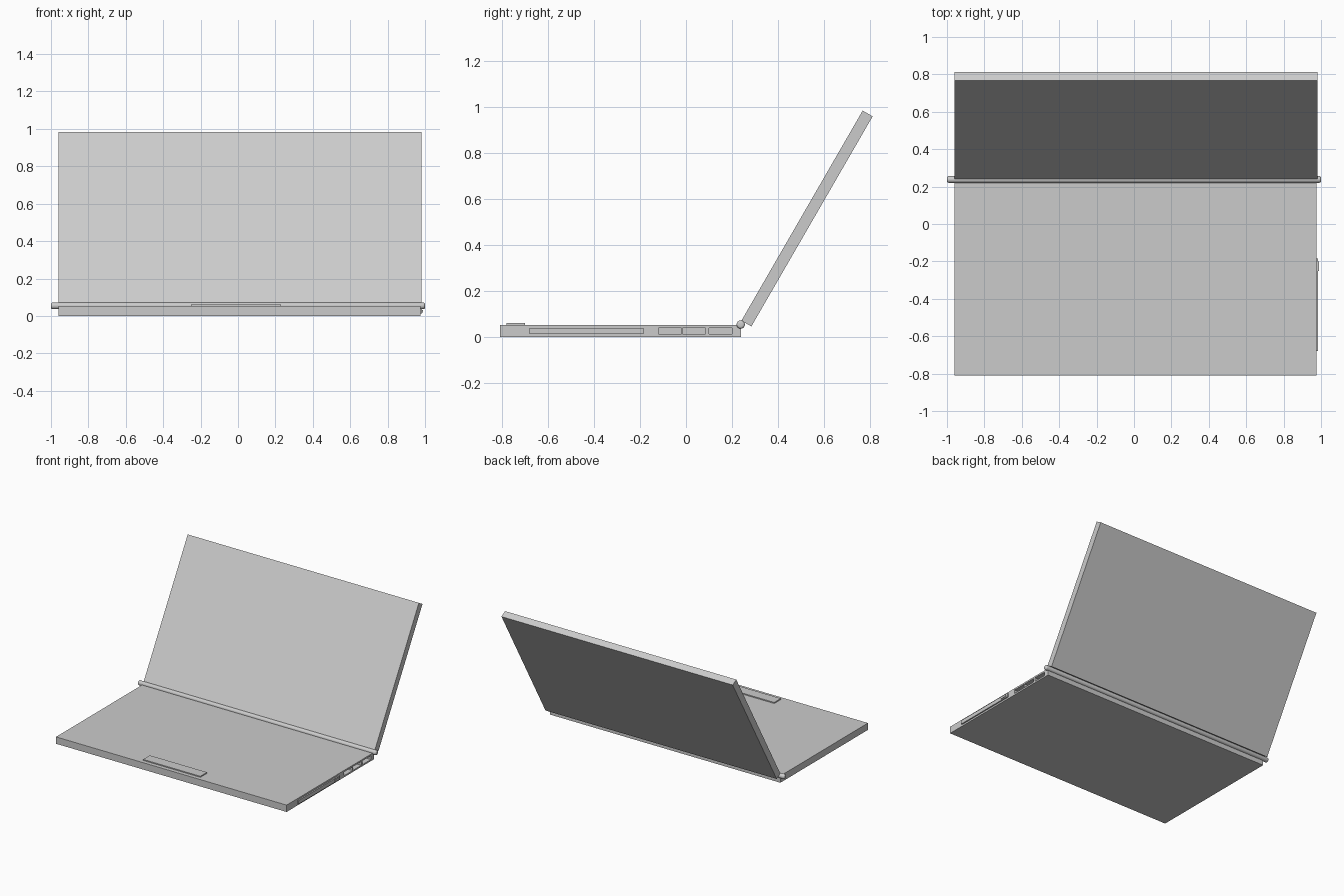
import bpy
import bmesh
from math import radians
from mathutils import Matrix, Vector

cube = bpy.data.objects.get("Cube")
if cube:
    bpy.data.objects.remove(cube, do_unlink=True)

# Single casing colour
grey = bpy.data.materials.new("casing grey")
grey.use_nodes = True
colour = (0.6, 0.6, 0.6, 1)
grey.diffuse_color = colour
grey.node_tree.nodes["Principled BSDF"].inputs["Base Color"].default_value = colour


def add_object(name, bm):
    mesh = bpy.data.meshes.new(name)
    bm.to_mesh(mesh)
    bm.free()
    mesh.materials.append(grey)
    obj = bpy.data.objects.new(name, mesh)
    bpy.context.collection.objects.link(obj)
    return obj


def box(name, low, high):
    low, high = Vector(low), Vector(high)
    bm = bmesh.new()
    bmesh.ops.create_cube(bm, size=1)
    bmesh.ops.scale(bm, vec=high - low, verts=bm.verts)
    bmesh.ops.translate(bm, vec=(low + high) / 2, verts=bm.verts)
    return add_object(name, bm)


def activate(obj):
    bpy.ops.object.select_all(action="DESELECT")
    obj.select_set(True)
    bpy.context.view_layer.objects.active = obj


LEFT, RIGHT = -0.96, 0.975

# Keyboard base with three recessed ports in its side
base = box("base", (LEFT, -0.81, 0), (RIGHT, 0.24, 0.052))
for start, end in ((-0.12, -0.02), (-0.015, 0.085), (0.1, 0.2)):
    cutter = box("port_cutter", (RIGHT - 0.05, start, 0.012), (RIGHT + 0.05, end, 0.04))
    cutter.hide_render = True
    cut = base.modifiers.new("port", "BOOLEAN")
    cut.operation = "DIFFERENCE"
    cut.solver = "EXACT"
    cut.object = cutter
    activate(base)
    bpy.ops.object.modifier_apply(modifier=cut.name)
    bpy.data.objects.remove(cutter, do_unlink=True)

# Raised touchpad near the front edge
box("touchpad", (-0.25, -0.78, 0.045), (0.23, -0.7, 0.06))

# Disc tray and its eject button
box("disc_tray", (RIGHT - 0.02, -0.68, 0.012), (RIGHT + 0.01, -0.185, 0.04))
box("eject_button", (RIGHT, -0.25, 0.019), (RIGHT + 0.015, -0.2, 0.033))

# Screen lid, leaning back from the hinge
lid = box("screen_lid", (LEFT, 0, 0), (0.98, 0.05, 1.055))
lid.data.transform(Matrix.Translation((0, 0.241, 0.071)) @ Matrix.Rotation(radians(-30), 4, "X"))

# Hinge rod with rounded ends
bm = bmesh.new()
bmesh.ops.create_cone(bm, cap_ends=True, segments=32, radius1=0.018, radius2=0.018, depth=2)
rims = [e for e in bm.edges if any(len(f.verts) > 4 for f in e.link_faces)]
bmesh.ops.bevel(bm, geom=rims, offset=0.01, segments=4, profile=0.5, affect="EDGES")
bmesh.ops.rotate(bm, matrix=Matrix.Rotation(radians(90), 3, "Y"), verts=bm.verts)
bmesh.ops.translate(bm, vec=(0, 0.238, 0.054), verts=bm.verts)
hinge = add_object("hinge_rod", bm)
activate(hinge)
bpy.ops.object.shade_smooth_by_angle(angle=radians(35))
